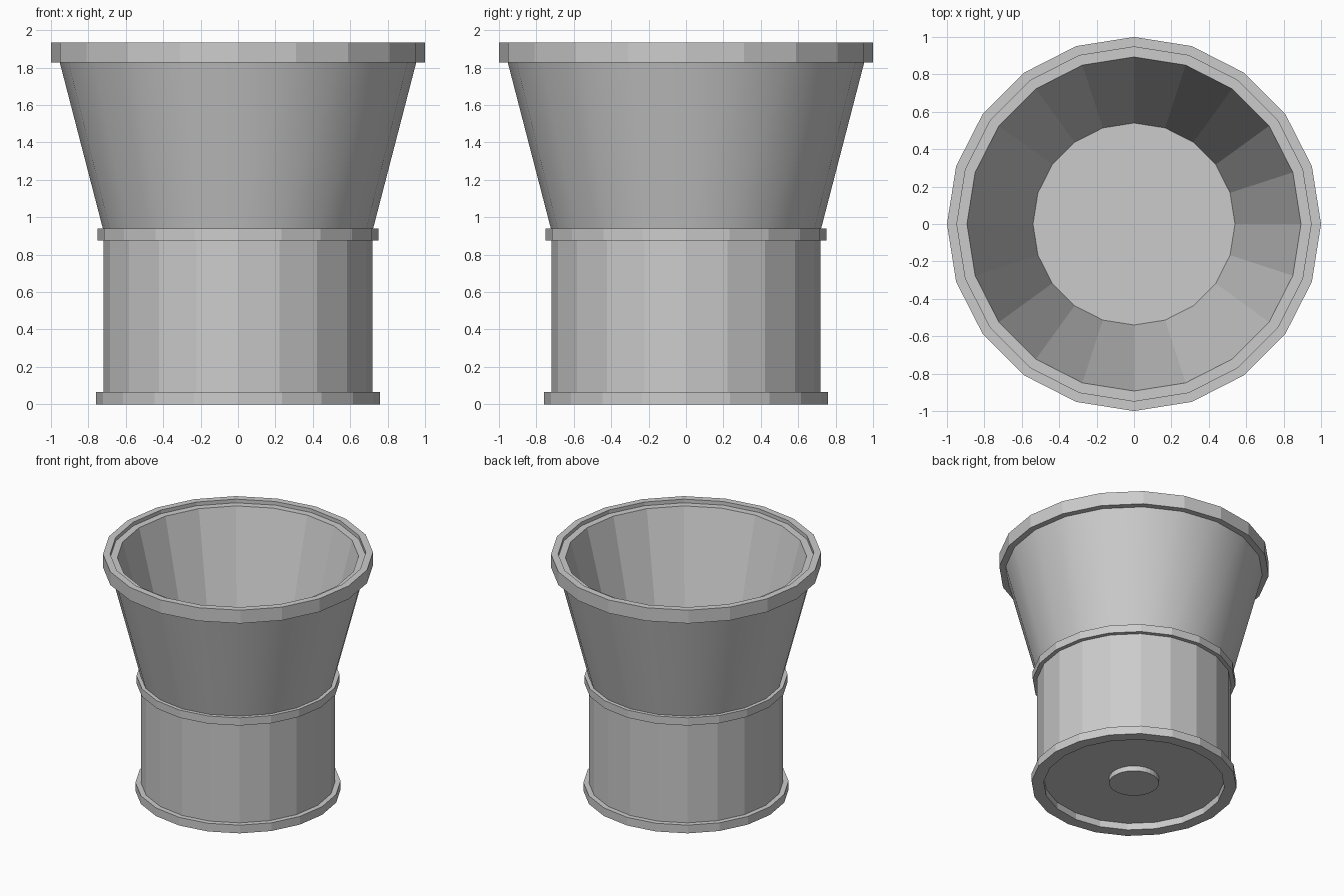
import bpy, bmesh, math

if "Cube" in bpy.data.objects:
    bpy.data.objects.remove(bpy.data.objects["Cube"])


def lathe(name, profile, sides=20, closed=False, smooth=False):
    """Revolve (radius, z) points around z; radius 0 makes a pole."""
    bm = bmesh.new()
    rings = []
    for r, z in profile:
        if r == 0:
            rings.append([bm.verts.new((0, 0, z))] * sides)
        else:
            rings.append([bm.verts.new((r * math.cos(2 * math.pi * i / sides),
                                        r * math.sin(2 * math.pi * i / sides), z))
                          for i in range(sides)])
    pairs = list(zip(rings, rings[1:]))
    if closed:
        pairs.append((rings[-1], rings[0]))
    for a, b in pairs:
        for i in range(sides):
            j = (i + 1) % sides
            bm.faces.new(dict.fromkeys((a[i], a[j], b[j], b[i])))
    me = bpy.data.meshes.new(name)
    bm.to_mesh(me)
    bm.free()
    ob = bpy.data.objects.new(name, me)
    bpy.context.collection.objects.link(ob)
    if smooth:
        me.shade_smooth()
    return ob


def band(name, r_in, r_out, z0, z1):
    return lathe(name, [(r_in, z0), (r_out, z0), (r_out, z1), (r_in, z1)], closed=True)


# Straight lower body with recessed underside
lathe("body", [(0, 0.055), (0.72, 0.055), (0.72, 0.9)])

# Flared cup: outer wall is smooth, inner wall faceted
lathe("cup_outer", [(0.72, 0.93), (0.973, 1.905)], smooth=True)
lathe("cup_inner", [(0.973, 1.905), (0.893, 1.905), (0.54, 0.55), (0, 0.55)])

# Trim bands
band("base_ring", 0.67, 0.76, 0.0, 0.067)
band("middle_ring", 0.70, 0.752, 0.877, 0.94)
band("top_rim", 0.947, 1.0, 1.827, 1.935)

# Round boss under the base
lathe("base_boss", [(0, 0.013), (0.185, 0.013), (0.185, 0.055)], sides=32)
